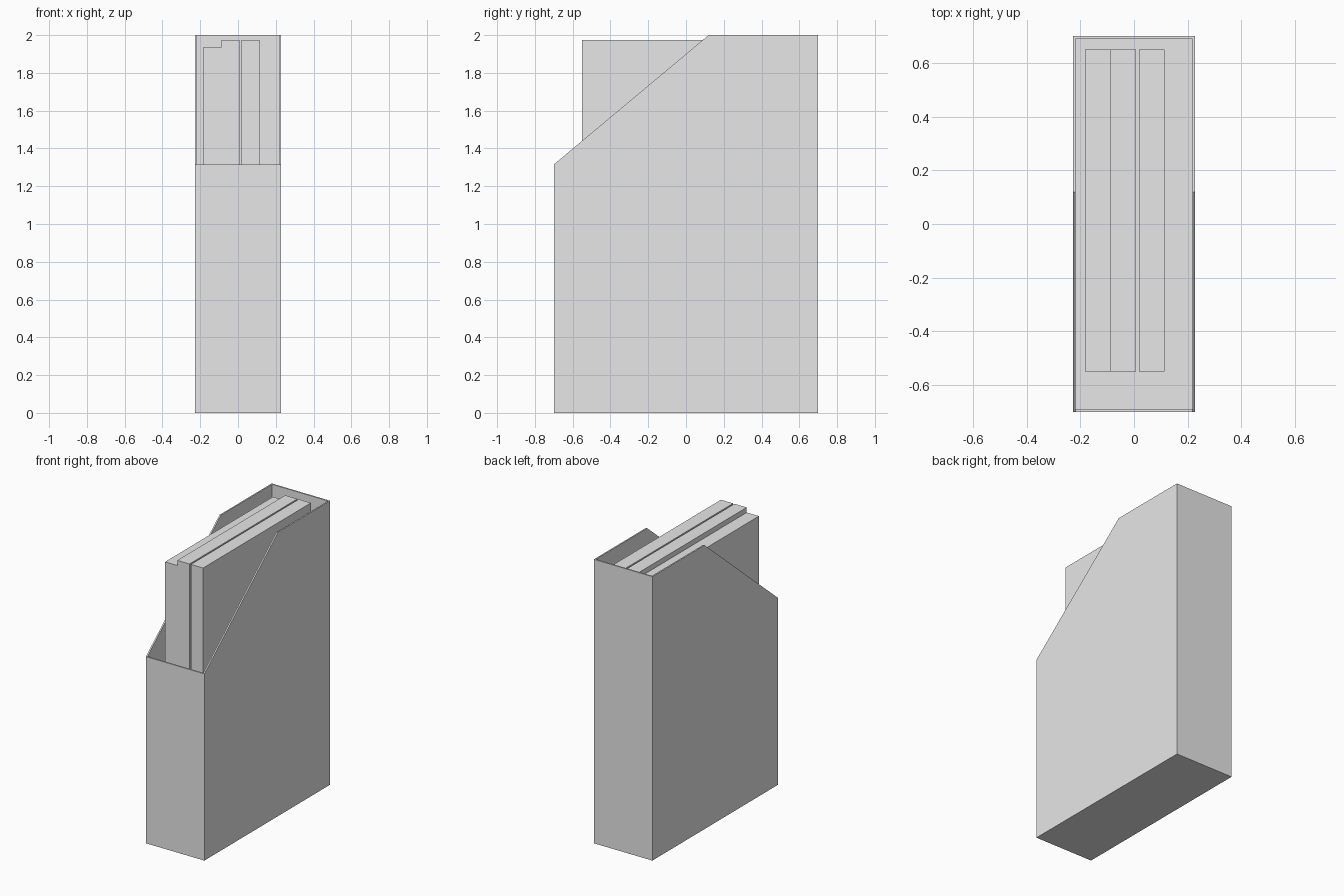
import bpy
import bmesh

if "Cube" in bpy.data.objects:
    bpy.data.objects.remove(bpy.data.objects["Cube"], do_unlink=True)

# One plain grey for everything
GREY = (0.8, 0.8, 0.8, 1)
grey = bpy.data.materials.new("light_grey")
grey.use_nodes = True
grey.diffuse_color = GREY
grey.node_tree.nodes["Principled BSDF"].inputs["Base Color"].default_value = GREY


def prism(name, outline, x0, x1):
    """Extrude a (y, z) outline from x0 to x1."""
    bm = bmesh.new()
    base = bm.faces.new([bm.verts.new((x0, y, z)) for y, z in outline])
    side = bmesh.ops.extrude_face_region(bm, geom=[base])["geom"]
    moved = [v for v in side if isinstance(v, bmesh.types.BMVert)]
    bmesh.ops.translate(bm, verts=moved, vec=(x1 - x0, 0, 0))
    bmesh.ops.recalc_face_normals(bm, faces=bm.faces)
    mesh = bpy.data.meshes.new(name)
    bm.to_mesh(mesh)
    bm.free()
    mesh.materials.append(grey)
    obj = bpy.data.objects.new(name, mesh)
    bpy.context.collection.objects.link(obj)
    return obj


def block(name, x0, x1, y0, y1, z0, z1):
    return prism(name, [(y0, z0), (y1, z0), (y1, z1), (y0, z1)], x0, x1)


W, D, H = 0.228, 0.70, 2.0      # half width, half depth, height
T = 0.01                        # board thickness
LIP, SLOPE_END = 1.315, 0.12    # front height, end of the sloped edge

# Holder: bottom, front, back and two sides with a sloped cut
block("holder_bottom", T - W, W - T, T - D, D - T, 0, T)
block("holder_front", T - W, W - T, -D, T - D, 0, LIP)
block("holder_back", T - W, W - T, D - T, D, 0, H)
side_outline = [(-D, 0), (D, 0), (D, H), (SLOPE_END, H), (-D, LIP)]
for label, s in (("left", 1), ("right", -1)):
    prism("holder_side_" + label, side_outline, s * (W - T), s * W)

# Files standing in the holder
for name, x0, x1, top in (("short_file", -0.183, -0.088, 1.937),
                          ("middle_file", -0.088, 0.007, 1.973),
                          ("left_file", 0.018, 0.113, 1.973)):
    block(name, x0, x1, -0.55, 0.65, T, top)
